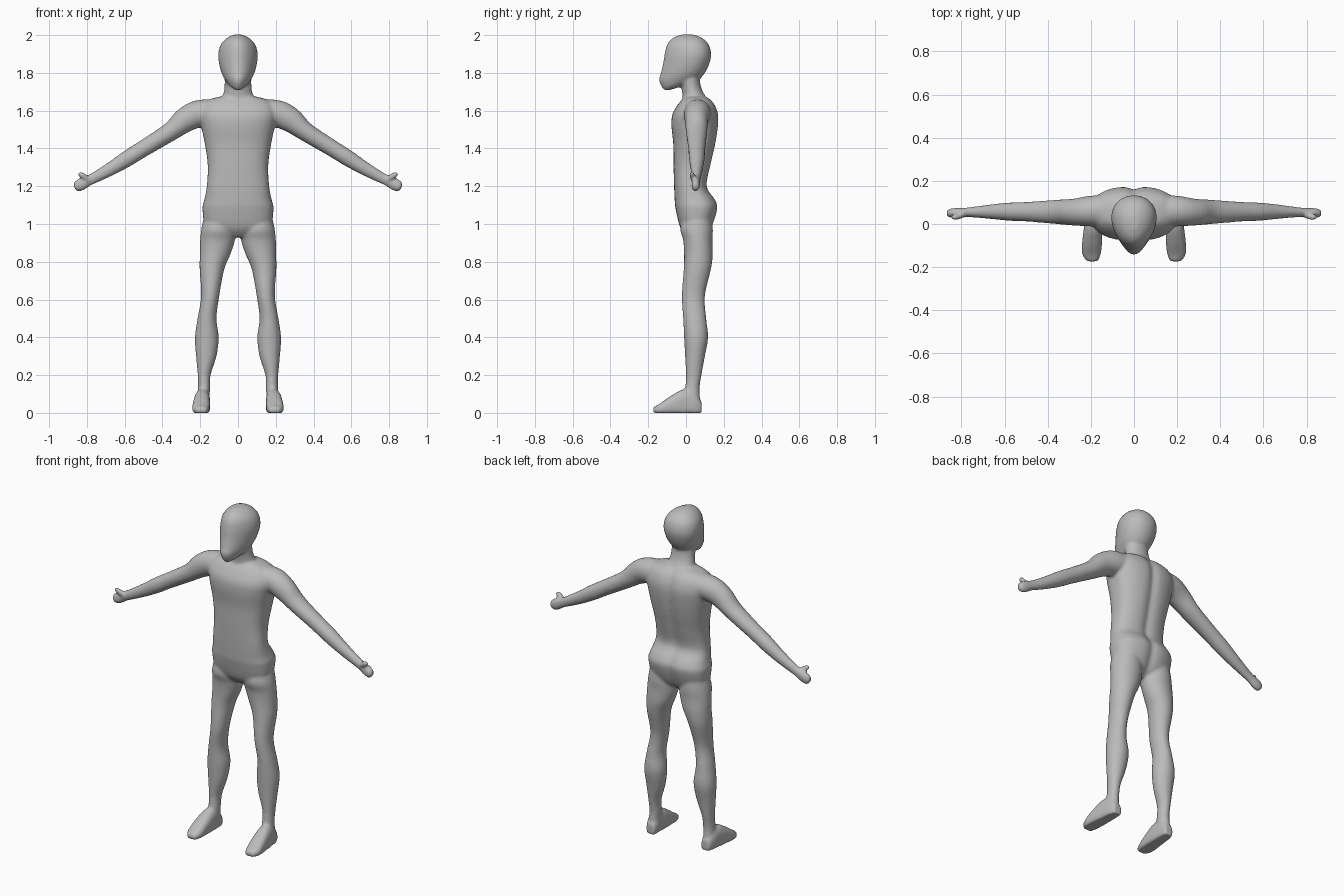
import bpy, bmesh, math
from mathutils import Vector

N = 48
bm = bmesh.new()


def smooth_rows(rows, steps=4):
    """Catmull-Rom interpolation of section parameters."""
    out = []
    for i in range(len(rows) - 1):
        p0, p1 = rows[max(i - 1, 0)], rows[i]
        p2, p3 = rows[i + 1], rows[min(i + 2, len(rows) - 1)]
        for k in range(steps):
            t = k / steps
            out.append([0.5 * (2 * b + (c - a) * t + (2 * a - 5 * b + 4 * c - d) * t * t
                               + (3 * b - a - 3 * c + d) * t ** 3)
                        for a, b, c, d in zip(p0, p1, p2, p3)])
    out.append(list(rows[-1]))
    return out


def loft(sections, power=2.0, taper=0.0, groove=0.0):
    """Closed skin over (centre, u, v) superellipse sections."""
    rings = []
    for c, u, v in sections:
        ring = []
        for k in range(N):
            a = 2 * math.pi * k / N
            cu, sv = math.cos(a), math.sin(a)
            pu = math.copysign(abs(cu) ** (2 / power), cu)
            pv = math.copysign(abs(sv) ** (2 / power), sv)
            p = c + u * pu * (1 + taper * sv) + v * pv
            if sv > 0:
                p.y -= groove * math.exp(-(p.x / 0.028) ** 2)
            p.z = max(p.z, 0)
            ring.append(bm.verts.new(p))
        rings.append(ring)
    for r0, r1 in zip(rings, rings[1:]):
        for k in range(N):
            j = (k + 1) % N
            bm.faces.new((r0[k], r0[j], r1[j], r1[k]))
    bm.faces.new(rings[0])
    bm.faces.new(rings[-1])


def upright(rows, s=1):
    """Rows of (z, x centre, half width, y front, y back)."""
    return [(Vector((s * x, (f + b) / 2, z)), Vector((w, 0, 0)), Vector((0, (b - f) / 2, 0)))
            for z, x, w, f, b in smooth_rows(rows)]


def limb(rows, s):
    """Rows of (x, y, z, radius across, radius in depth) along a path."""
    rows = smooth_rows(rows)
    out = []
    for i, (x, y, z, r, ry) in enumerate(rows):
        a, b = rows[max(i - 1, 0)], rows[min(i + 1, len(rows) - 1)]
        d = Vector((b[0] - a[0], 0, b[2] - a[2])).normalized()
        out.append((Vector((s * x, y, z)), Vector((-s * d.z, 0, d.x)) * r, Vector((0, ry, 0))))
    return out


# torso
loft(upright([
    (.93, 0, .05, .01, .09), (.98, 0, .165, -.03, .135), (1.08, 0, .188, -.055, .168),
    (1.13, 0, .178, -.06, .155), (1.2, 0, .165, -.063, .112), (1.31, 0, .16, -.066, .132),
    (1.42, 0, .175, -.067, .157), (1.52, 0, .195, -.077, .172), (1.58, 0, .205, -.072, .172),
    (1.63, 0, .19, -.045, .155), (1.66, 0, .15, -.02, .13), (1.675, 0, .09, -.01, .11)]),
    power=2.5, groove=.014)

# neck
loft(upright([(1.62, 0, .11, -.02, .13), (1.67, 0, .085, -.018, .107), (1.71, 0, .073, -.022, .085),
              (1.76, 0, .071, -.03, .074), (1.83, 0, .07, -.04, .08)]))

# head, narrowing towards the face
loft(upright([
    (1.708, 0, .014, -.115, -.09), (1.73, 0, .042, -.132, -.02), (1.765, 0, .068, -.143, .065),
    (1.8, 0, .086, -.133, .1), (1.85, 0, .099, -.121, .124), (1.9, 0, .103, -.113, .133),
    (1.95, 0, .09, -.1, .12), (1.985, 0, .058, -.07, .085), (2.003, 0, .02, -.025, .04)]),
    taper=.18)

for s in (-1, 1):
    # leg
    loft(upright([
        (1.08, .1, .07, 0, .13), (.98, .103, .09, -.03, .142), (.915, .108, .092, -.015, .14),
        (.84, .121, .081, -.01, .142), (.76, .138, .065, -.012, .132), (.62, .147, .048, -.022, .1),
        (.5, .164, .05, -.015, .107), (.4, .165, .063, -.01, .117), (.3, .168, .054, -.005, .1),
        (.2, .179, .034, 0, .082), (.13, .18, .032, -.005, .072), (.05, .185, .034, -.02, .076)], s))
    # foot, sections running from heel to toe
    foot = [(.082, .183, .025, .06), (.05, .186, .036, .1), (-.01, .189, .042, .125),
            (-.085, .194, .046, .087), (-.14, .197, .043, .048), (-.174, .193, .026, .03)]
    loft([(Vector((s * x, y, h * .4)), Vector((w, 0, 0)), Vector((0, 0, h * .6)))
          for y, x, w, h in smooth_rows(foot)], power=2.5)
    # arm and hand
    loft(limb([
        (.12, .06, 1.59, .07, .075), (.21, .06, 1.583, .072, .07), (.28, .055, 1.55, .066, .062),
        (.36, .056, 1.487, .05, .056), (.5, .057, 1.4, .044, .045), (.58, .057, 1.35, .043, .042),
        (.66, .057, 1.3, .037, .034), (.75, .055, 1.25, .03, .024), (.79, .054, 1.23, .028, .021),
        (.83, .052, 1.21, .033, .022), (.855, .05, 1.197, .027, .02), (.866, .05, 1.192, .013, .012)], s))
    # thumb
    loft(limb([(.79, .045, 1.23, .016, .016), (.815, .035, 1.252, .015, .015),
               (.835, .032, 1.262, .014, .014), (.848, .032, 1.264, .007, .007)], s))

bmesh.ops.recalc_face_normals(bm, faces=bm.faces)
mesh = bpy.data.meshes.new("body")
bm.to_mesh(mesh)
bm.free()
body = bpy.data.objects.new("body", mesh)
bpy.context.collection.objects.link(body)

# fuse the parts into one soft skin
fuse = body.modifiers.new("fuse", 'REMESH')
fuse.mode = 'VOXEL'
fuse.voxel_size = .008
fuse.use_smooth_shade = True
soften = body.modifiers.new("soften", 'SMOOTH')
soften.factor = .5
soften.iterations = 6

grey = bpy.data.materials.new("plain grey")
grey.diffuse_color = (.5, .5, .5, 1)
mesh.materials.append(grey)
for p in mesh.polygons:
    p.use_smooth = True
